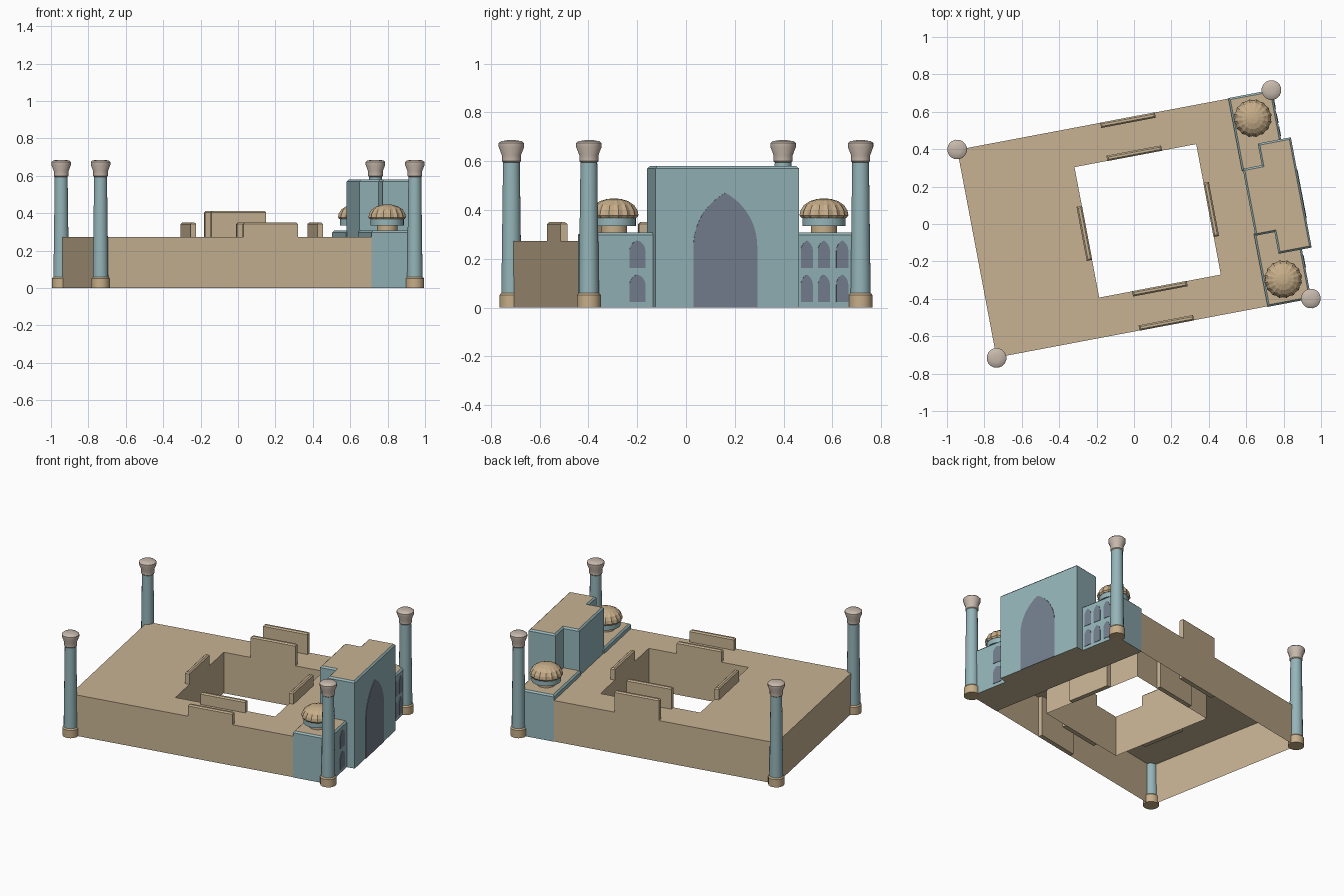
import bpy, bmesh, math
from mathutils import Matrix

old = bpy.data.objects.get("Cube")
if old:
    bpy.data.objects.remove(old, do_unlink=True)

TURN = Matrix.Rotation(math.radians(10.7), 4, 'Z')


def material(name, rgb):
    m = bpy.data.materials.new(name)
    m.use_nodes = True
    m.diffuse_color = (*rgb, 1)
    m.node_tree.nodes["Principled BSDF"].inputs["Base Color"].default_value = (*rgb, 1)
    return m


SAND = material("sand", (0.57, 0.45, 0.29))
TILE = material("blue_tile", (0.30, 0.46, 0.485))
SLATE = material("slate_opening", (0.175, 0.215, 0.275))
OCHRE = material("ochre", (0.57, 0.42, 0.25))
STONE = material("pale_stone", (0.57, 0.48, 0.41))


def finish(name, bm, mats, smooth=False):
    bmesh.ops.recalc_face_normals(bm, faces=bm.faces)
    me = bpy.data.meshes.new(name)
    bm.to_mesh(me)
    bm.free()
    ob = bpy.data.objects.new(name, me)
    bpy.context.collection.objects.link(ob)
    for m in mats:
        me.materials.append(m)
    ob.matrix_world = TURN
    if smooth:
        bpy.ops.object.select_all(action='DESELECT')
        ob.select_set(True)
        bpy.context.view_layer.objects.active = ob
        bpy.ops.object.shade_smooth_by_angle(angle=math.radians(35))
    return ob


def block(name, outline, z0, z1, mats, chamfer=0.01):
    """Upright prism with a chamfered top; flat tops take the second material."""
    bm = bmesh.new()
    base = bm.faces.new([bm.verts.new((x, y, z0)) for x, y in outline])
    ext = bmesh.ops.extrude_face_region(bm, geom=[base], use_keep_orig=True)
    for v in ext["geom"]:
        if isinstance(v, bmesh.types.BMVert):
            v.co.z = z1
    rim = [e for e in bm.edges if all(v.co.z > z1 - 1e-4 for v in e.verts)]
    bmesh.ops.bevel(bm, geom=rim, offset=chamfer, segments=1, affect='EDGES')
    bm.normal_update()
    for f in bm.faces:
        f.material_index = int(abs(f.normal.z) > 0.9) * (len(mats) - 1)
    return finish(name, bm, mats)


def rect(x0, x1, y0, y1):
    return [(x0, y0), (x1, y0), (x1, y1), (x0, y1)]


def lathe(name, profile, center, sides, mats, bands=None, flute=0.0):
    """Revolved profile; bands gives a material index for each profile step."""
    bm = bmesh.new()
    rings = []
    for r, z in profile:
        ring = []
        for i in range(sides):
            a = math.tau * i / sides
            q = r * (1 - flute * (i % 2))
            ring.append(bm.verts.new((center[0] + q * math.cos(a),
                                      center[1] + q * math.sin(a), z)))
        rings.append(ring)
    for k in range(len(rings) - 1):
        for i in range(sides):
            j = (i + 1) % sides
            f = bm.faces.new((rings[k][i], rings[k][j], rings[k + 1][j], rings[k + 1][i]))
            f.material_index = bands[k] if bands else 0
    bm.faces.new(rings[0])
    bm.faces.new(rings[-1]).material_index = bands[-1] if bands else 0
    return finish(name, bm, mats, smooth=flute == 0)


def arch(name, x, y, half, z0, spring, top, steps=7):
    """Thin pointed-arch plate on a wall facing +x."""
    rise = top - spring
    R = (half * half + rise * rise) / (2 * half)
    end = math.atan2(rise, R - half)
    side = [(half, z0)]
    for i in range(steps + 1):
        a = end * i / steps
        side.append((half - R + R * math.cos(a), spring + R * math.sin(a)))
    outline = side + [(-w, z) for w, z in reversed(side[:-1])]
    bm = bmesh.new()
    front = bm.faces.new([bm.verts.new((x - 0.002, y + w, z)) for w, z in outline])
    ext = bmesh.ops.extrude_face_region(bm, geom=[front], use_keep_orig=True)
    for v in ext["geom"]:
        if isinstance(v, bmesh.types.BMVert):
            v.co.x = x + 0.003
    return finish(name, bm, [SLATE])


# Hollow main building: roof ring, outer walls, courtyard walls, open below
ROOF = 0.273
bm = bmesh.new()
loops = []
for outline, z in ((rect(-0.855, 0.85, -0.565, 0.565), 0),
                   (rect(-0.855, 0.85, -0.565, 0.565), ROOF),
                   (rect(-0.256, 0.406, -0.352, 0.358), ROOF),
                   (rect(-0.256, 0.406, -0.352, 0.358), 0)):
    loops.append([bm.verts.new((x, y, z)) for x, y in outline])
for a, b in zip(loops, loops[1:]):
    for i in range(4):
        j = (i + 1) % 4
        bm.faces.new((a[i], a[j], b[j], b[i]))
finish("main_building", bm, [SAND])

# Raised gate panels in the outer walls and around the courtyard
panels = {
    "back_outer_panel": (rect(-0.077, 0.22, 0.537, 0.566), 0.413),
    "back_court_panel": (rect(-0.077, 0.22, 0.357, 0.386), 0.413),
    "front_outer_panel": (rect(-0.077, 0.22, -0.566, -0.537), 0.35),
    "front_court_panel": (rect(-0.077, 0.22, -0.38, -0.351), 0.35),
    "right_court_panel": (rect(-0.285, -0.255, -0.147, 0.147), 0.35),
    "left_court_panel": (rect(0.405, 0.435, -0.147, 0.147), 0.35),
}
for name, (outline, top) in panels.items():
    block(name, outline, 0.0, top, [SAND], 0.008)

# Tall portal: wide front slab with a narrower part behind
half_plan = [(0.91, 0.30), (0.73, 0.30), (0.73, 0.182), (0.626, 0.182)]
plan = half_plan + [(x, -y) for x, y in reversed(half_plan)]
block("portal", plan, 0.0, 0.58, [TILE, SAND])
arch("portal_arch", 0.91, -0.008, 0.133, 0.0, 0.25, 0.47, 12)

# Wings with domes on both sides of the portal
dome_profile = [(0.094, 0.368), (0.102, 0.378), (0.098, 0.398), (0.084, 0.420),
                (0.060, 0.436), (0.030, 0.445), (0.008, 0.447)]
for side, s in (("back", 1), ("front", -1)):
    block(side + "_wing", rect(0.62, 0.857, *sorted((s * 0.17, s * 0.568))),
          0.0, 0.308, [TILE, SAND])
    c = (0.729, s * 0.438)
    lathe(side + "_dome_neck", [(0.055, 0.30), (0.055, 0.337)], c, 16, [OCHRE])
    lathe(side + "_dome_drum", [(0.089, 0.335), (0.089, 0.372)], c, 32, [TILE])
    lathe(side + "_dome", dome_profile, c, 32, [OCHRE], flute=0.06)

# Two rows of arched wing windows
for y, half in ((0.342, 0.025), (0.413, 0.025), (0.49, 0.025), (-0.365, 0.033)):
    for row, z in (("lower", 0.022), ("upper", 0.162)):
        arch(row + "_window", 0.857, y, half, z, z + 0.07, z + 0.113)

# Four corner towers: ochre foot, tiled shaft, flared stone capital
tower = [(0.049, 0.0), (0.049, 0.052), (0.042, 0.06), (0.035, 0.595), (0.040, 0.60),
         (0.040, 0.625), (0.053, 0.658), (0.053, 0.674), (0.044, 0.682), (0.018, 0.686)]
bands = [0, 0, 1, 2, 2, 2, 2, 2, 2]
for sx, end in ((-1, "right"), (1, "left")):
    for sy, side in ((-1, "front"), (1, "back")):
        lathe(f"{side}_{end}_tower", tower, (sx * 0.855, sy * 0.567), 16,
              [OCHRE, TILE, STONE], bands)
